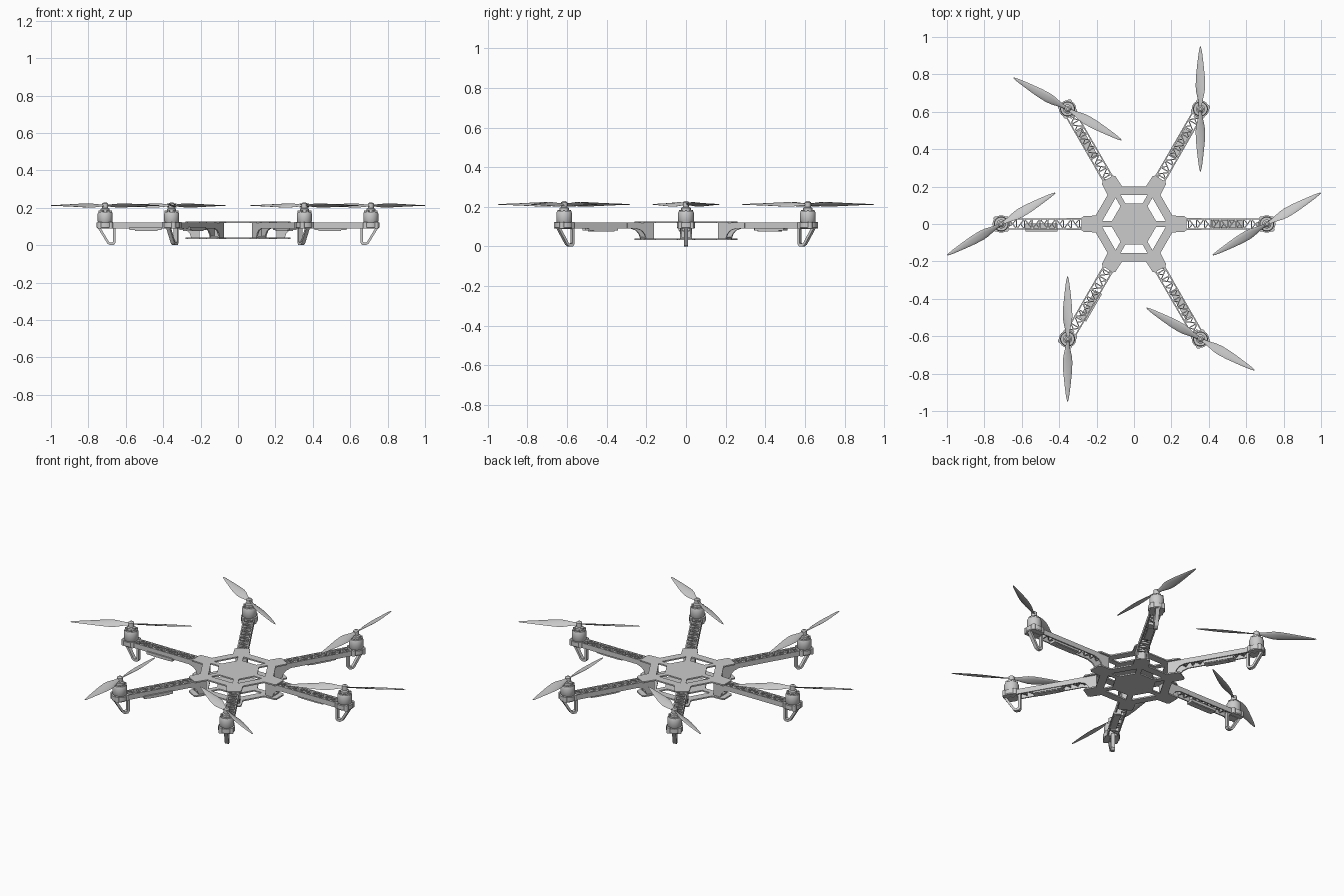
import bpy, bmesh
from math import sin, cos, pi, radians
from mathutils import Matrix, Vector

cube = bpy.data.objects.get("Cube")
if cube:
    bpy.data.objects.remove(cube, do_unlink=True)

grey = bpy.data.materials.new("light_grey")
grey.use_nodes = True
grey.diffuse_color = (0.6, 0.6, 0.6, 1)
grey.node_tree.nodes["Principled BSDF"].inputs["Base Color"].default_value = (0.6, 0.6, 0.6, 1)

ARM_R = 0.71
UPRIGHT = Matrix.Rotation(pi / 2, 4, 'X')   # stands an xy outline up in xz


def finish(bm, name, smooth=False):
    bmesh.ops.recalc_face_normals(bm, faces=bm.faces)
    if smooth:
        for f in bm.faces:
            f.smooth = True
        for e in bm.edges:
            e.smooth = e.calc_face_angle(0) < radians(35)
    mesh = bpy.data.meshes.new(name)
    bm.to_mesh(mesh)
    bm.free()
    mesh.materials.append(grey)
    return mesh


def place(mesh, name, matrix=Matrix()):
    ob = bpy.data.objects.new(name, mesh)
    ob.matrix_world = matrix
    bpy.context.collection.objects.link(ob)
    return ob


def slab(bm, loops, depth, matrix=Matrix()):
    """Extrude an outline, with any further loops as holes."""
    part = bmesh.new()
    for loop in loops:
        vs = [part.verts.new((x, y, 0)) for x, y in loop]
        for i, v in enumerate(vs):
            part.edges.new((v, vs[i - 1]))
    bmesh.ops.triangle_fill(part, edges=part.edges[:], use_beauty=True, normal=(0, 0, 1))
    bmesh.ops.dissolve_limit(part, angle_limit=0.01, verts=part.verts[:], edges=part.edges[:])
    ext = bmesh.ops.extrude_face_region(part, geom=part.faces[:])
    moved = [g for g in ext["geom"] if isinstance(g, bmesh.types.BMVert)]
    bmesh.ops.translate(part, verts=moved, vec=(0, 0, depth))
    part.transform(matrix)
    tmp = bpy.data.meshes.new("tmp")
    part.to_mesh(tmp)
    part.free()
    bm.from_mesh(tmp)
    bpy.data.meshes.remove(tmp)


def beam(bm, a, b, width, z0, z1):
    """Box running from a to b in plan."""
    a, b = Vector(a), Vector(b)
    d = b - a
    m = (Matrix.Translation(((a.x + b.x) / 2, (a.y + b.y) / 2, (z0 + z1) / 2))
         @ Matrix.Rotation(Vector((1, 0)).angle_signed(d) * -1, 4, 'Z')
         @ Matrix.Diagonal((d.length, width, z1 - z0, 1)))
    bmesh.ops.create_cube(bm, size=1, matrix=m)


def lathe(bm, profile, steps=28):
    vs = [bm.verts.new((r, 0, z)) for r, z in profile]
    es = [bm.edges.new(p) for p in zip(vs, vs[1:])]
    bmesh.ops.spin(bm, geom=vs + es, cent=(0, 0, 0), axis=(0, 0, 1),
                   angle=2 * pi, steps=steps)
    bmesh.ops.remove_doubles(bm, verts=bm.verts, dist=1e-5)


# Hub plates: hexagon with six tabs and six cutouts
def turned(pts, a):
    return [(x * cos(a) - y * sin(a), x * sin(a) + y * cos(a)) for x, y in pts]


half_tab = [(0.205, -0.045), (0.27, -0.042), (0.28, -0.033)]
tab = half_tab + [(x, -y) for x, y in reversed(half_tab)]
window = [(0.11, -0.046), (0.155, -0.072), (0.155, 0.072), (0.11, 0.046)]
outline = [p for k in range(6) for p in turned(tab, k * pi / 3)]
windows = [turned(window, (k + 0.5) * pi / 3) for k in range(6)]
bm = bmesh.new()
slab(bm, [outline] + windows, 0.008)
plate = finish(bm, "hub_plate")
place(plate, "top_plate", Matrix.Translation((0, 0, 0.118)))
place(plate, "bottom_plate", Matrix.Translation((0, 0, 0.033)))

# Arm: two rails, lattice and curved root brackets
bm = bmesh.new()
HALF = 0.027
start, end, bays = 0.25, 0.67, 10
for s in (-1, 1):
    beam(bm, (start, s * HALF), (end, s * HALF), 0.007, 0.09, 0.12)
    root = [(0.205, 0.12), (0.205, 0.04), (0.25, 0.04), (0.258, 0.062),
            (0.275, 0.08), (0.305, 0.09), (0.36, 0.093), (0.36, 0.12)]
    slab(bm, [root], 0.008, Matrix.Translation((0, s * HALF + 0.004, 0)) @ UPRIGHT)
beam(bm, (0.205, 0), (0.213, 0), 2 * HALF, 0.04, 0.12)
beam(bm, (0.205, 0), (0.25, 0), 2 * HALF, 0.04, 0.048)
step = (end - start) / bays
for i in range(bays):
    x = start + i * step
    s = 1 if i % 2 else -1
    beam(bm, (x, -HALF), (x, HALF), 0.006, 0.1, 0.12)
    beam(bm, (x, s * HALF), (x + step, -s * HALF), 0.006, 0.105, 0.12)
    beam(bm, (x, -s * HALF), (x + step / 2, 0), 0.005, 0.105, 0.12)
arm = finish(bm, "arm")

# Speed controller slung under the arm
bm = bmesh.new()
beam(bm, (0.41, 0), (0.58, 0), 0.042, 0.08, 0.096)
beam(bm, (0.43, 0), (0.55, 0), 0.034, 0.076, 0.082)
controller = finish(bm, "controller")

# Landing foot: open triangular loop
outer = [(0.655, 0.1), (0.655, 0.012), (0.665, 0), (0.685, 0), (0.698, 0.008), (0.755, 0.1)]
inner = [(0.668, 0.088), (0.668, 0.016), (0.683, 0.013), (0.69, 0.018), (0.732, 0.088)]
bm = bmesh.new()
slab(bm, [outer, inner], 0.022, Matrix.Translation((0, 0.011, 0)) @ UPRIGHT)
foot = finish(bm, "landing_foot")

# Motor mount with four screw bosses
bm = bmesh.new()
lathe(bm, [(0, 0.09), (0.042, 0.09), (0.046, 0.095), (0.046, 0.12), (0, 0.12)])
for k in range(4):
    a = (k + 0.5) * pi / 2
    bmesh.ops.create_cone(bm, cap_ends=True, segments=12, radius1=0.013, radius2=0.013, depth=0.034,
                          matrix=Matrix.Translation((0.04 * cos(a), 0.04 * sin(a), 0.107)))
mount = finish(bm, "motor_mount", True)

# Motor can, stepped cap and shaft
bm = bmesh.new()
lathe(bm, [(0, 0.12), (0.036, 0.12), (0.04, 0.126), (0.04, 0.168), (0.036, 0.178), (0.024, 0.178),
           (0.024, 0.194), (0.016, 0.198), (0.016, 0.222), (0.008, 0.228), (0, 0.228)])
for k in range(6):
    a = k * pi / 3
    beam(bm, (0.02 * cos(a), 0.02 * sin(a)), (0.037 * cos(a), 0.037 * sin(a)), 0.01, 0.17, 0.184)
motor = finish(bm, "motor", True)

# Propeller: two twisted blades lofted through lens sections
stations = [(0.005, 0.02, 30), (0.03, 0.022, 30), (0.06, 0.036, 29), (0.09, 0.05, 26),
            (0.12, 0.055, 22), (0.17, 0.05, 17), (0.23, 0.037, 13), (0.29, 0.022, 10),
            (0.32, 0.012, 8), (0.333, 0.004, 8)]
bm = bmesh.new()
for turn in (0, pi):
    rot = Matrix.Rotation(turn, 4, 'Z')
    rings = []
    for r, chord, pitch in stations:
        twist = Matrix.Rotation(-radians(pitch), 4, 'X')
        ring = []
        for j in range(10):
            a = j * pi / 5
            thick = 0.0015 + 0.06 * chord
            p = twist @ Vector((r, chord / 2 * cos(a), thick * sin(a)))
            ring.append(bm.verts.new(rot @ (p + Vector((0, 0, 0.212)))))
        rings.append(ring)
    for r0, r1 in zip(rings, rings[1:]):
        for j in range(10):
            bm.faces.new((r0[j - 1], r0[j], r1[j], r1[j - 1]))
    bm.faces.new(rings[0])
    bm.faces.new(rings[-1])
propeller = finish(bm, "propeller", True)

# Six arms around the hub
prop_angles = [30, 90, 150]
controller_shift = [0, 0, 0.005, 0.018, 0.018, 0.005]
for k in range(6):
    turn = Matrix.Rotation(k * pi / 3, 4, 'Z')
    tip = turn @ Matrix.Translation((ARM_R, 0, 0))
    place(arm, f"arm_{k + 1}", turn)
    place(foot, f"landing_foot_{k + 1}", turn)
    place(controller, f"controller_{k + 1}",
          turn @ Matrix.Translation((0, controller_shift[k], 0)))
    place(mount, f"motor_mount_{k + 1}", tip)
    place(motor, f"motor_{k + 1}", tip)
    place(propeller, f"propeller_{k + 1}", Matrix.Translation(tip.translation)
          @ Matrix.Rotation(radians(prop_angles[k % 3]), 4, 'Z'))
